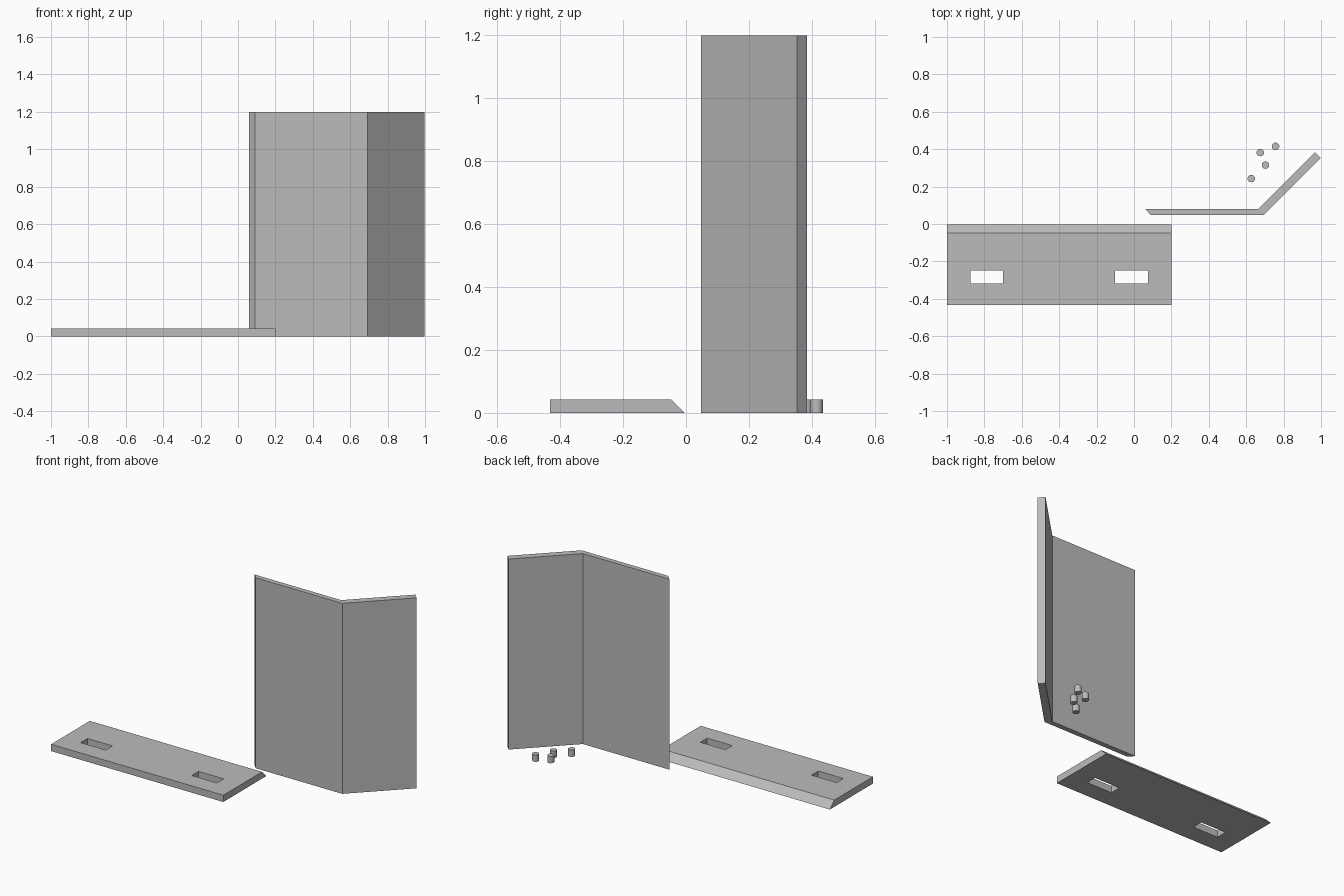
import bpy, bmesh, math
from mathutils import Matrix, Vector

if "Cube" in bpy.data.objects:
    bpy.data.objects.remove(bpy.data.objects["Cube"])

grey = bpy.data.materials.new("grey")
grey.diffuse_color = (0.5, 0.5, 0.5, 1)
grey.use_nodes = True
grey.node_tree.nodes["Principled BSDF"].inputs["Base Color"].default_value = grey.diffuse_color


def prism(name, pts, depth, place=None):
    """Extrude a 2D outline along local z, then place it with a matrix."""
    bm = bmesh.new()
    face = bm.faces.new([bm.verts.new((x, y, 0)) for x, y in pts])
    ext = bmesh.ops.extrude_face_region(bm, geom=[face])
    bmesh.ops.translate(bm, vec=(0, 0, depth),
                        verts=[v for v in ext["geom"] if isinstance(v, bmesh.types.BMVert)])
    if place:
        bm.transform(place)
    bmesh.ops.recalc_face_normals(bm, faces=bm.faces)
    mesh = bpy.data.meshes.new(name)
    bm.to_mesh(mesh)
    bm.free()
    mesh.materials.append(grey)
    obj = bpy.data.objects.new(name, mesh)
    bpy.context.collection.objects.link(obj)
    return obj


# Base plate: bevelled side profile (y, z) swept along x
T = 0.043
along_x = Matrix(((0, 0, 1, -1), (1, 0, 0, 0), (0, 1, 0, 0), (0, 0, 0, 1)))
plate = prism("base_plate", [(-0.432, 0), (-0.004, 0), (-0.047, T), (-0.432, T)], 1.2, along_x)

# Two slots cut through the plate
for side in (-1, 1):
    x, y, w, h = -0.4 + side * 0.387, -0.283, 0.0875, 0.034
    cutter = prism("slot_cutter", [(x - w, y - h), (x + w, y - h), (x + w, y + h), (x - w, y + h)],
                   0.3, Matrix.Translation((0, 0, -0.1)))
    cutter.hide_render = True
    cutter.hide_set(True)
    cut = plate.modifiers.new("slot", "BOOLEAN")
    cut.object = cutter
    cut.solver = "EXACT"

# Bent upright panel with a chamfered free edge
prism("bent_panel", [(0.06, 0.08), (0.09, 0.048), (0.693, 0.048), (0.998, 0.353),
                     (0.967, 0.384), (0.663, 0.08)], 1.2)

# Loose pegs behind the panel
R = 0.02
for x, y in [(0.627, 0.243), (0.703, 0.315), (0.675, 0.382), (0.757, 0.415)]:
    ring = [(x + R * math.cos(math.tau * i / 32), y + R * math.sin(math.tau * i / 32)) for i in range(32)]
    peg = prism("peg", ring, T)
    bpy.ops.object.select_all(action="DESELECT")
    peg.select_set(True)
    bpy.context.view_layer.objects.active = peg
    bpy.ops.object.shade_smooth_by_angle(angle=math.radians(30))
